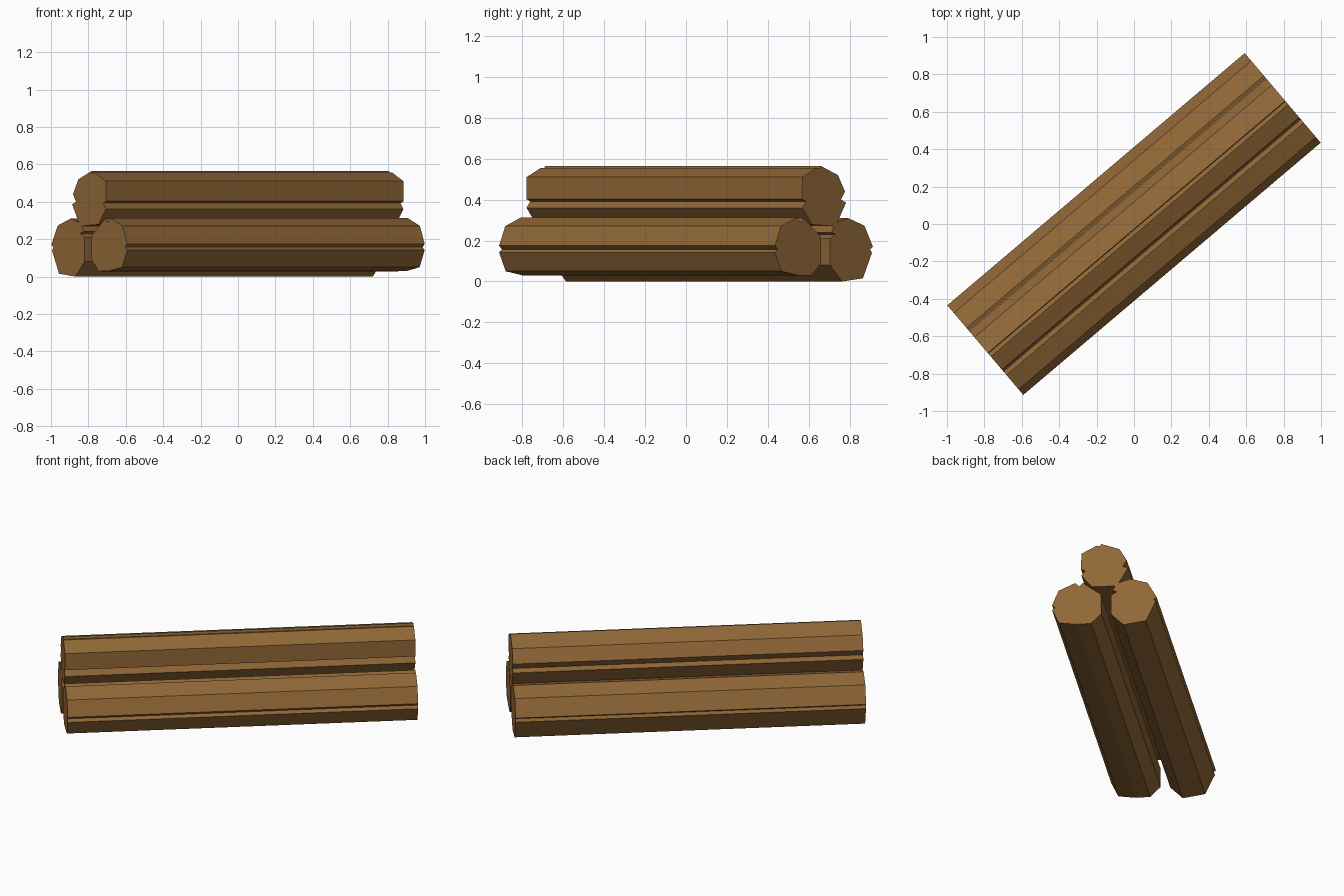
import bpy
import bmesh
import math
from mathutils import Matrix, Vector

default_cube = bpy.data.objects.get("Cube")
if default_cube:
    bpy.data.objects.remove(default_cube, do_unlink=True)

LENGTH = 2.085
TURN = math.radians(40.3)


def make_material(name, colour):
    material = bpy.data.materials.new(name)
    material.use_nodes = True
    material.diffuse_color = colour
    shader = next(n for n in material.node_tree.nodes if n.type == "BSDF_PRINCIPLED")
    shader.inputs["Base Color"].default_value = colour
    shader.inputs["Roughness"].default_value = 1
    return material


def make_log(name, profile, material):
    """Extrude a grooved bark profile (across, up) along the log axis."""
    bm = bmesh.new()
    verts = [bm.verts.new((-LENGTH / 2, -across, up)) for across, up in profile]
    end_face = bm.faces.new(verts)
    extruded = bmesh.ops.extrude_face_region(bm, geom=[end_face], use_keep_orig=True)
    moved = [g for g in extruded["geom"] if isinstance(g, bmesh.types.BMVert)]
    bmesh.ops.translate(bm, verts=moved, vec=Vector((LENGTH, 0, 0)))
    bmesh.ops.recalc_face_normals(bm, faces=bm.faces[:])
    bmesh.ops.transform(bm, matrix=Matrix.Rotation(TURN, 4, "Z"), verts=bm.verts[:])
    mesh = bpy.data.meshes.new(name)
    bm.to_mesh(mesh)
    bm.free()
    mesh.materials.append(material)
    log = bpy.data.objects.new(name, mesh)
    bpy.context.collection.objects.link(log)
    return log


bark = make_material("brown_wood", (0.283, 0.136, 0.038, 1))

# Clockwise outlines from the crown; the small inward points are bark grooves
profiles = {
    "top_log": [
        (.02, .565), (.024, .55), (.046, .556), (.138, .51), (.14, .403),
        (.115, .392), (.138, .36), (.075, .278), (-.075, .27), (-.142, .385),
        (-.11, .4), (-.135, .44), (-.09, .52),
    ],
    "front_log": [
        (.175, .313), (.275, .27), (.314, .175), (.296, .157), (.314, .142),
        (.272, .05), (.165, .03), (.08, .028), (.018, .09), (.02, .22),
        (.13, .31), (.15, .287),
    ],
    "back_log": [
        (-.155, .31), (-.26, .273), (-.314, .17), (-.296, .157), (-.308, .14),
        (-.25, .015), (-.115, 0), (-.04, .08), (-.04, .21), (-.075, .23),
        (-.05, .24), (-.07, .285),
    ],
}

for log_name, outline in profiles.items():
    make_log(log_name, outline, bark)
